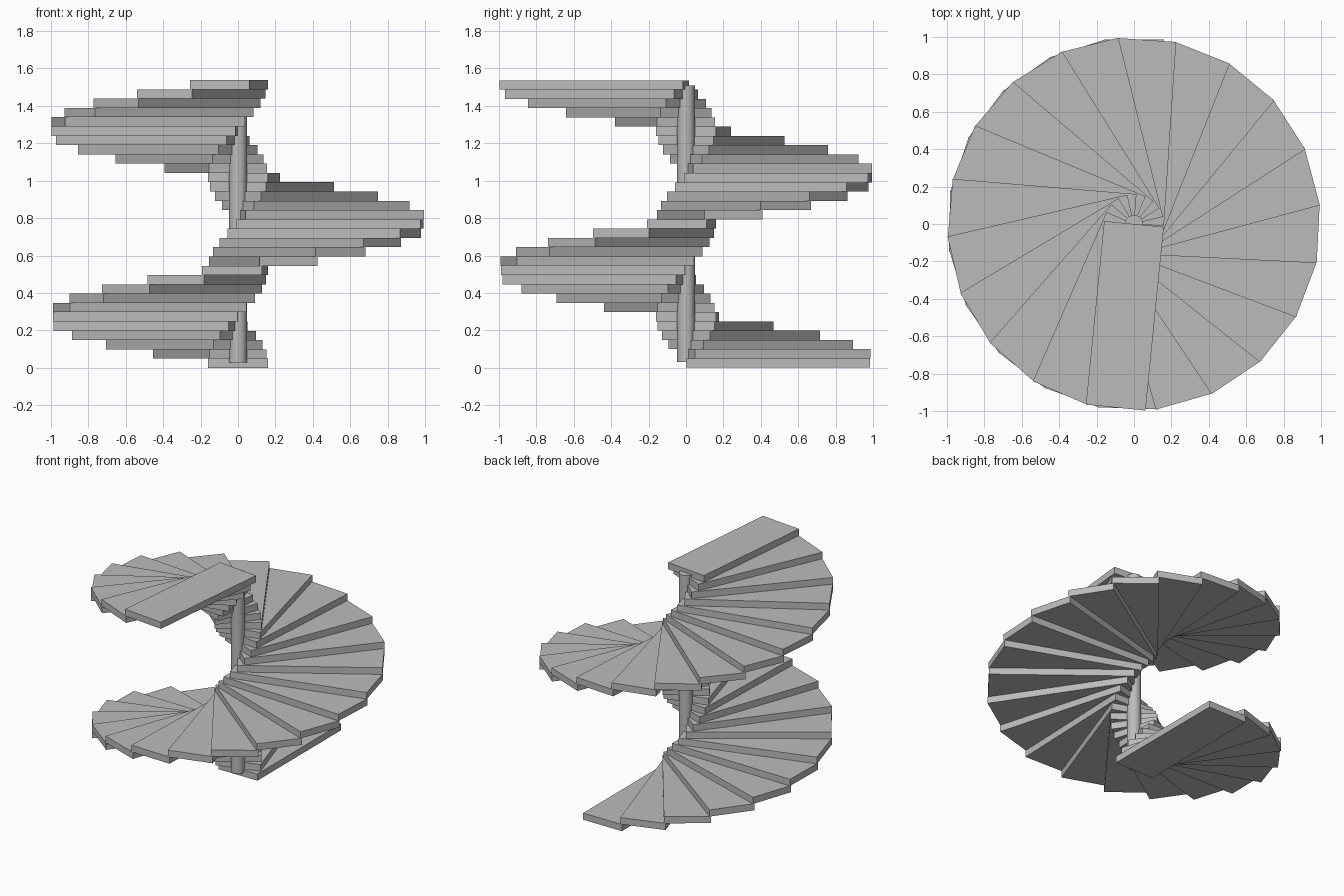
import bpy
import bmesh
import math

cube = bpy.data.objects.get("Cube")
if cube:
    bpy.data.objects.remove(cube, do_unlink=True)

STEPS = 31
RISE = 1.537 / STEPS          # each tread is as thick as the rise
TURN = math.radians(17.81)    # counter-clockwise turn per tread
LENGTH, HALF_WIDTH = 0.985, 0.16

# One plain grey
grey = bpy.data.materials.new("stone_grey")
grey.use_nodes = True
colour = (0.5, 0.5, 0.5, 1.0)
grey.diffuse_color = colour
grey.node_tree.nodes["Principled BSDF"].inputs["Base Color"].default_value = colour

# Tread: a flat slab reaching from the axis outwards along +y
tread_mesh = bpy.data.meshes.new("tread")
bm = bmesh.new()
bmesh.ops.create_cube(bm, size=1)
for v in bm.verts:
    v.co.x *= 2 * HALF_WIDTH
    v.co.y = (v.co.y + 0.5) * LENGTH
    v.co.z = (v.co.z + 0.5) * RISE
bm.to_mesh(tread_mesh)
bm.free()
tread_mesh.materials.append(grey)

# Spiral of treads sharing the same slab
for i in range(STEPS):
    tread = bpy.data.objects.new(f"tread_{i + 1:02d}", tread_mesh)
    tread.location.z = i * RISE
    tread.rotation_euler.z = i * TURN
    bpy.context.collection.objects.link(tread)

# Central column
bottom, top = 0.03, 1.51
bpy.ops.mesh.primitive_cylinder_add(vertices=32, radius=0.048, depth=top - bottom,
                                    location=(0, 0, (top + bottom) / 2))
column = bpy.context.object
column.name = "central_column"
column.data.materials.append(grey)
bpy.ops.object.shade_smooth_by_angle(angle=math.radians(30))
